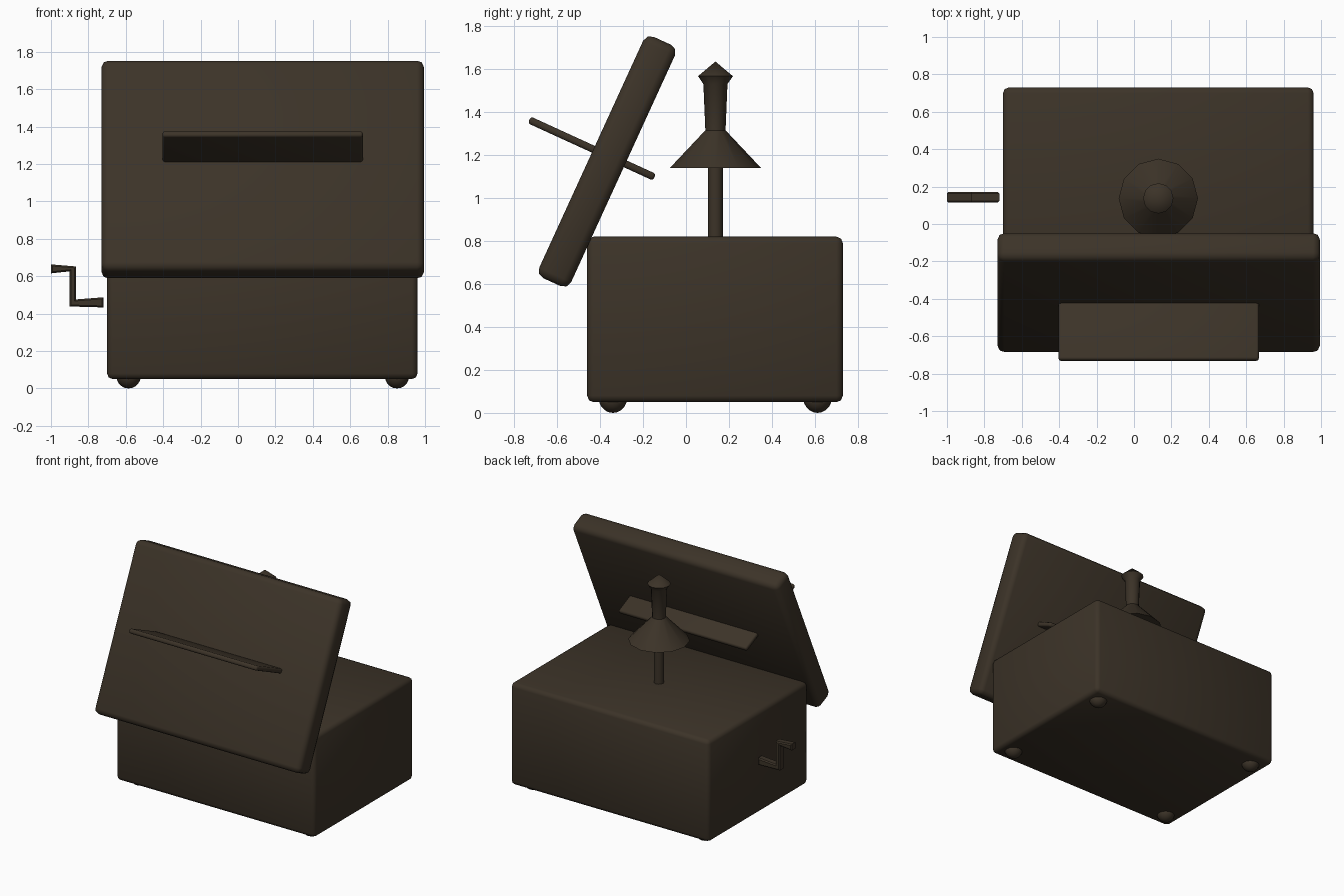
import bpy, bmesh, math
from mathutils import Vector

if "Cube" in bpy.data.objects:
    bpy.data.objects.remove(bpy.data.objects["Cube"])

wood = bpy.data.materials.new("dark brown")
wood.diffuse_color = (0.045, 0.033, 0.021, 1)
wood.use_nodes = True
wood.node_tree.nodes["Principled BSDF"].inputs["Base Color"].default_value = wood.diffuse_color
TILT = math.radians(-24.6)


def finish(name, bm, loc=(0, 0, 0), tilt=0.0, angle=40):
    bmesh.ops.recalc_face_normals(bm, faces=bm.faces)
    me = bpy.data.meshes.new(name)
    bm.to_mesh(me)
    bm.free()
    ob = bpy.data.objects.new(name, me)
    bpy.context.collection.objects.link(ob)
    ob.location = loc
    ob.rotation_euler.x = tilt
    me.materials.append(wood)
    bpy.ops.object.select_all(action='DESELECT')
    ob.select_set(True)
    bpy.context.view_layer.objects.active = ob
    bpy.ops.object.shade_smooth_by_angle(angle=math.radians(angle))
    return ob


def rounded_box(name, center, size, bevel, tilt=0.0, segments=2):
    bm = bmesh.new()
    bmesh.ops.create_cube(bm, size=1)
    bmesh.ops.scale(bm, vec=size, verts=bm.verts)
    bmesh.ops.bevel(bm, geom=bm.edges[:], offset=bevel, segments=segments,
                    profile=0.5, affect='EDGES')
    return finish(name, bm, center, tilt, 50)


def lathe(name, center, profile, sides):
    # profile of (radius, z) points, closed with caps or apexes
    bm = bmesh.new()
    rings = [[bm.verts.new((r * math.cos(2 * math.pi * i / sides),
                            r * math.sin(2 * math.pi * i / sides), z))
              for i in range(sides)] for r, z in profile]
    for a, b in zip(rings, rings[1:]):
        for i in range(sides):
            j = (i + 1) % sides
            bm.faces.new((a[i], a[j], b[j], b[i]))
    bm.faces.new(rings[0])
    bm.faces.new(rings[-1])
    bmesh.ops.remove_doubles(bm, verts=bm.verts, dist=0.0005)
    return finish(name, bm, center, 0, 35)


# Box body and open lid leaning over the front
rounded_box("box_body", (0.13, 0.135, 0.435), (1.66, 1.19, 0.77), 0.03)
rounded_box("lid", (0.132, -0.367, 1.17), (1.725, 0.163, 1.235), 0.037, TILT)

# Flat plate passing through the lid
rounded_box("lid_plate", (0.132, -0.438, 1.23), (1.07, 0.64, 0.034), 0.012, TILT)

# Feet
for sx, x in (("left", -0.585), ("right", 0.85)):
    for sy, y in (("front", -0.34), ("back", 0.612)):
        bm = bmesh.new()
        bmesh.ops.create_uvsphere(bm, u_segments=16, v_segments=10, radius=0.065)
        finish(f"foot_{sy}_{sx}", bm, (x, y, 0.065))

# Dancing figure on its rod: skirt, torso, pointed head
lathe("figure_rod", (0.13, 0.137, 0), [(0.035, 0.8), (0.035, 1.16)], 12)
lathe("figure", (0.13, 0.137, 0),
      [(0.212, 1.14), (0.047, 1.315), (0.056, 1.53), (0.081, 1.567), (0.0001, 1.635)], 12)

# Winding crank: a Z-shaped profile with thickness along y
bm = bmesh.new()
outline = [(-1.0, 0.663), (-1.0, 0.615), (-0.90, 0.626), (-0.90, 0.438), (-0.72, 0.433),
           (-0.72, 0.487), (-0.865, 0.476), (-0.865, 0.652)]
face = bm.faces.new([bm.verts.new((x, -0.028, z)) for x, z in outline])
ext = bmesh.ops.extrude_face_region(bm, geom=[face])
bmesh.ops.translate(bm, vec=Vector((0, 0.056, 0)),
                    verts=[v for v in ext["geom"] if isinstance(v, bmesh.types.BMVert)])
long_edges = [e for e in bm.edges if abs(e.verts[0].co.y - e.verts[1].co.y) < 1e-5]
bmesh.ops.bevel(bm, geom=long_edges, offset=0.008, segments=1, affect='EDGES')
finish("crank", bm, (0, 0.143, 0))
